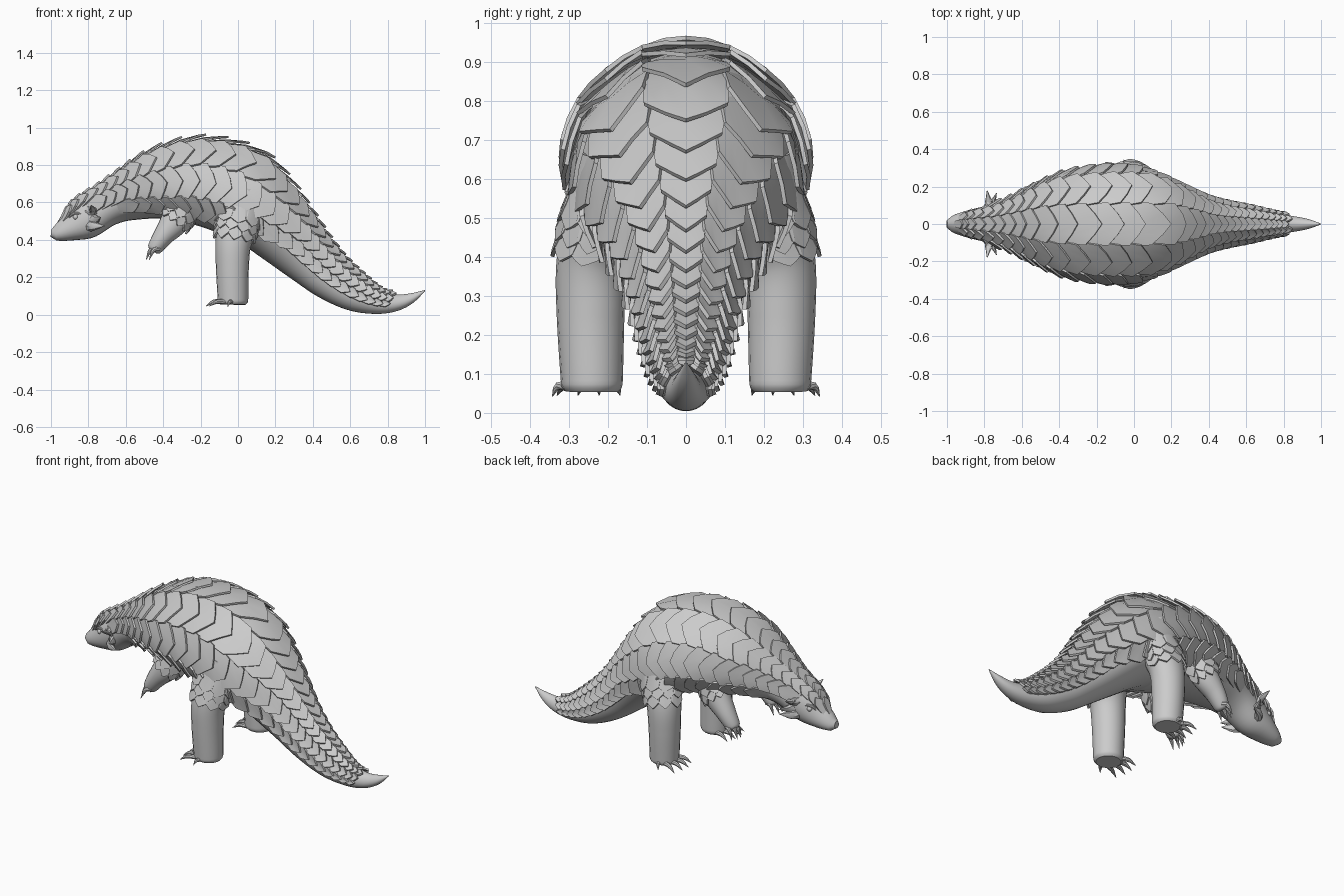
import bpy, bmesh, math
from mathutils import Vector

if "Cube" in bpy.data.objects:
    bpy.data.objects.remove(bpy.data.objects["Cube"])

grey = bpy.data.materials.new("plain grey")
grey.use_nodes = True
grey.diffuse_color = (0.6, 0.6, 0.6, 1)
grey.node_tree.nodes["Principled BSDF"].inputs["Base Color"].default_value = (0.6, 0.6, 0.6, 1)


def finish(bm, name, mirror=False, thickness=0, angle=35):
    mesh = bpy.data.meshes.new(name)
    bm.to_mesh(mesh)
    bm.free()
    mesh.materials.append(grey)
    ob = bpy.data.objects.new(name, mesh)
    bpy.context.collection.objects.link(ob)
    if thickness:
        mod = ob.modifiers.new("thickness", "SOLIDIFY")
        mod.thickness, mod.offset = thickness, -1
    if mirror:
        mod = ob.modifiers.new("mirror", "MIRROR")
        mod.use_axis = (False, True, False)
        mod.use_mirror_merge = False
    bpy.ops.object.select_all(action="DESELECT")
    ob.select_set(True)
    bpy.context.view_layer.objects.active = ob
    bpy.ops.object.convert(target="MESH")
    bpy.ops.object.shade_smooth_by_angle(angle=math.radians(angle))


class Tube:
    """Smooth limb through points (x, y, z, half width, half height); egg widens the underside."""

    def __init__(self, points, steps=12, egg=0.0):
        self.egg = egg
        p = [Vector(q) for q in points]
        p = [2 * p[0] - p[1]] + p + [2 * p[-1] - p[-2]]
        self.rows, self.dist = [], [0]
        for a, b, c, d in zip(p, p[1:], p[2:], p[3:]):
            for k in range(steps):
                t = k / steps
                self.rows.append(0.5 * (2 * b + (c - a) * t + (2 * a - 5 * b + 4 * c - d) * t * t
                                        + (3 * b - a - 3 * c + d) * t ** 3))
        self.rows.append(p[-2])
        for a, b in zip(self.rows, self.rows[1:]):
            self.dist.append(self.dist[-1] + (Vector(b[:3]) - Vector(a[:3])).length)
        self.length = self.dist[-1]

    def at(self, s):
        s = min(max(s, 0), self.length)
        i = next(k for k in range(1, len(self.dist)) if self.dist[k] >= s)
        t = (s - self.dist[i - 1]) / max(self.dist[i] - self.dist[i - 1], 1e-6)
        return self.rows[i - 1].lerp(self.rows[i], t)

    def find(self, x):
        return self.dist[min(range(len(self.rows)), key=lambda k: abs(self.rows[k][0] - x))]

    def point(self, s, degrees, lift=0):
        r = self.at(s)
        tangent = Vector((self.at(s + 0.02) - self.at(s - 0.02))[:3]).normalized()
        side = Vector((0, 1, 0))
        side = (side - tangent * side.dot(tangent)).normalized()
        up = tangent.cross(side)
        c, n = math.cos(math.radians(degrees)), math.sin(math.radians(degrees))
        wide = r[3] * (1 - self.egg * c)
        return Vector(r[:3]) + side * (wide + lift) * n + up * (r[4] + lift) * c

    def skin(self, bm, rings, sides):
        loops = [[bm.verts.new(self.point(self.length * i / rings, 360 * j / sides))
                  for j in range(sides)] for i in range(rings + 1)]
        faces = [bm.faces.new((a[j], b[j], b[(j + 1) % sides], a[(j + 1) % sides]))
                 for a, b in zip(loops, loops[1:]) for j in range(sides)]
        faces += [bm.faces.new(loops[0]), bm.faces.new(loops[-1])]
        bmesh.ops.recalc_face_normals(bm, faces=faces)


def scale_plate(bm, tube, s, length, a0, a1, low, high, tip):
    """Overlapping plate that follows the limb, lifted and pointed at its rear edge."""
    grid = []
    for i in range(5):
        u = i / 2 - 1
        col = []
        for v in (0, 0.5, 1):
            rear = length * v + tip * v * (1 - abs(u) ** 1.2)
            angle = (a0 + a1) / 2 + (a1 - a0) / 2 * u * (1 - 0.1 * v * v)
            col.append(bm.verts.new(tube.point(s + rear, angle, low + (high - low) * v)))
        grid.append(col)
    for a, b in zip(grid, grid[1:]):
        for k in range(2):
            bm.faces.new((a[k], a[k + 1], b[k + 1], b[k]))


# Body from snout to tail tip
body = Tube([(-1.0, 0, .437, .02, .02), (-.97, 0, .437, .045, .043), (-.9, 0, .465, .07, .073),
             (-.82, 0, .508, .09, .107), (-.7, 0, .58, .12, .108), (-.58, 0, .635, .176, .135),
             (-.4, 0, .692, .255, .188), (-.2, 0, .703, .284, .226), (0, 0, .65, .283, .236),
             (.12, 0, .558, .25, .21), (.24, 0, .437, .192, .177), (.38, 0, .297, .134, .142),
             (.5, 0, .192, .105, .12), (.63, 0, .111, .082, .096), (.75, 0, .067, .057, .064),
             (.85, 0, .065, .042, .044), (.93, 0, .09, .026, .026), (1.0, 0, .13, .002, .002)],
            egg=0.14)
bm = bmesh.new()
body.skin(bm, 90, 28)
finish(bm, "body")


def coverage(x):
    """Angle from the spine down to the lower edge of the armour."""
    if x < 0:
        return 95 + 48 * min(max((x + .9) / .4, 0), 1)
    return 143 - 38 * min(x / .25, 1)


# Armour rows: name, inner and outer part of the coverage, start and end x, stagger, extra lift
rows = [("spine_scales", -.18, .18, -.925, .80, 0, .005),
        ("upper_scales", .15, .48, -.89, .80, .5, .002),
        ("flank_scales", .44, .78, -.76, .79, 0, .002),
        ("lower_scales", .74, 1.0, -.62, .75, .5, 0)]
for name, in_part, out_part, x0, x1, stagger, extra in rows:
    bm = bmesh.new()
    s, end = body.find(x0), body.find(x1)
    s -= stagger * 0.04
    while s < end:
        row = body.at(s)
        pitch = min(0.018 + 0.34 * row[4], 0.086)
        cover = coverage(row[0])
        scale_plate(bm, body, s - pitch * 0.5, pitch * 1.5, cover * in_part, cover * out_part,
                    -0.004 + extra, 0.36 * pitch + 0.005 + extra, pitch * 0.7)
        s += pitch
    finish(bm, name, mirror=in_part > 0, thickness=0.011, angle=25)

# Legs
hind = Tube([(.02, .19, .66, .1, .13), (.0, .22, .5, .092, .115), (-.025, .243, .38, .09, .096),
             (-.03, .245, .25, .087, .088), (-.027, .242, .09, .08, .082),
             (-.027, .242, .065, .077, .079), (-.027, .242, .054, .066, .068)])
fore = Tube([(-.27, .16, .62, .08, .09), (-.33, .18, .51, .07, .08), (-.4, .19, .42, .056, .055),
             (-.445, .19, .355, .042, .04), (-.455, .19, .34, .025, .025)])
for name, leg, start, gap, layers, spread in (("hind_leg", hind, .1, .042, 3, 95),
                                              ("front_leg", fore, .03, .035, 2, 100)):
    bm = bmesh.new()
    leg.skin(bm, 64, 20)
    finish(bm, name, mirror=True)
    # Skirt of small pointed scales over the shoulder and thigh
    bm = bmesh.new()
    for k in range(layers):
        count = 5 + k % 2
        step = 2 * spread / count
        for j in range(count):
            a = 90 - spread + step * j
            scale_plate(bm, leg, start + k * gap, .065, a - 4, a + step + 4, .0, .017, .03)
    finish(bm, name + "_scales", mirror=True, thickness=0.01, angle=25)

# Curved claws
for name, x, y, z, fan, reach, drop in (("hind_claws", -.085, .242, .07, .045, .095, .025),
                                        ("front_claws", -.445, .19, .355, .025, .055, .062)):
    bm = bmesh.new()
    for k in range(4):
        f = k / 1.5 - 1
        y0 = y + f * fan * 1.1
        out = f * fan * 0.7 + .008
        lag = .025 * abs(f)
        Tube([(x + lag, y0, z - .003, .013, .013),
              (x + lag - reach * .55, y0 + out * .6, z + .005 - drop * .2, .011, .012),
              (x + lag - reach, y0 + out, z - drop, .001, .001)], steps=5).skin(bm, 6, 8)
    if name == "hind_claws":
        Tube([(-.03, .3, .068, .014, .014), (-.045, .33, .068, .01, .01),
              (-.055, .343, .042, .001, .001)], steps=5).skin(bm, 6, 8)
    finish(bm, name, mirror=True)

# Ears: pointed flaps behind the cheeks
bm = bmesh.new()
for x, z, tip_x, tip_y, tip_z in ((-.775, .555, -.785, .178, .585), (-.76, .51, -.735, .165, .52),
                                  (-.77, .475, -.715, .135, .475)):
    Tube([(x - .02, .07, z, .03, .03), (x, .105, z, .018, .026),
          (tip_x, tip_y, tip_z, .002, .002)], steps=5).skin(bm, 6, 8)
finish(bm, "ears", mirror=True)

# Eyes and brow ridges
bm = bmesh.new()
bmesh.ops.create_uvsphere(bm, u_segments=16, v_segments=10, radius=.014)
bmesh.ops.translate(bm, verts=bm.verts, vec=(-.868, .068, .522))
finish(bm, "eyes", mirror=True)
bm = bmesh.new()
Tube([(-.905, .056, .52, .004, .004), (-.875, .066, .541, .008, .008),
      (-.835, .076, .54, .004, .004)], steps=5).skin(bm, 8, 8)
finish(bm, "brows", mirror=True)
